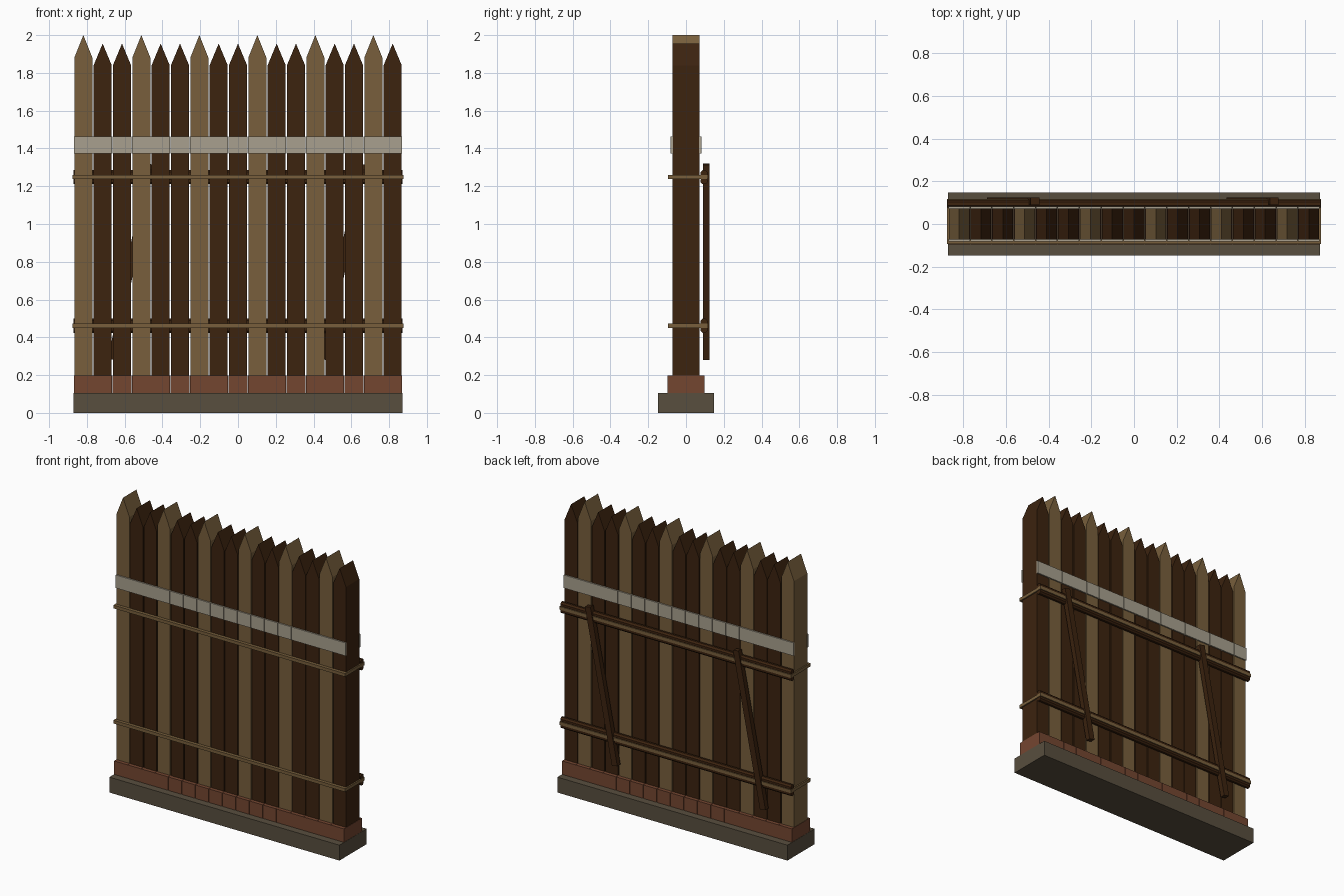
import bpy, bmesh, math
from mathutils import Matrix, Vector

if "Cube" in bpy.data.objects:
    bpy.data.objects.remove(bpy.data.objects["Cube"])


def material(name, rgb):
    col = [(c / 255 / 12.92 if c < 11 else ((c / 255 + 0.055) / 1.055) ** 2.4) for c in rgb] + [1]
    m = bpy.data.materials.new(name)
    m.use_nodes = True
    m.diffuse_color = col
    m.node_tree.nodes["Principled BSDF"].inputs["Base Color"].default_value = col
    return m


LIGHT = material("light wood", (120, 95, 60))
DARK = material("dark wood", (60, 35, 15))
BRICK = material("red brick", (116, 70, 48))
STONE = material("grey stone", (88, 78, 62))
PAINT = material("pale band", (168, 160, 142))


def finish(name, bm, mat):
    bmesh.ops.recalc_face_normals(bm, faces=bm.faces)
    mesh = bpy.data.meshes.new(name)
    bm.to_mesh(mesh)
    bm.free()
    mesh.materials.append(mat)
    ob = bpy.data.objects.new(name, mesh)
    bpy.context.collection.objects.link(ob)
    return ob


def box(name, lo, hi, mat):
    lo, hi = Vector(lo), Vector(hi)
    bm = bmesh.new()
    bmesh.ops.create_cube(bm, size=1, matrix=Matrix.Translation((lo + hi) / 2) @ Matrix.Diagonal((*(hi - lo), 1)))
    return finish(name, bm, mat)


def prism(name, profile, y0, y1, mat):
    """Extrude an x-z outline from y0 to y1."""
    bm = bmesh.new()
    face = bm.faces.new([bm.verts.new((x, y0, z)) for x, z in profile])
    out = bmesh.ops.extrude_face_region(bm, geom=[face])
    moved = [v for v in out["geom"] if isinstance(v, bmesh.types.BMVert)]
    bmesh.ops.translate(bm, vec=(0, y1 - y0, 0), verts=moved)
    return finish(name, bm, mat)


def log(name, y, z, r, half):
    bm = bmesh.new()
    bmesh.ops.create_cone(bm, cap_ends=True, segments=8, radius1=r, radius2=r, depth=2 * half,
                          matrix=Matrix.Translation((0, y, z)) @ Matrix.Rotation(math.pi / 2, 4, 'Y')
                          @ Matrix.Rotation(math.pi / 8, 4, 'Z'))
    return finish(name, bm, DARK)


# Stone footing
HALF = 0.87
box("stone_footing", (-HALF, -0.147, 0), (HALF, 0.147, 0.105), STONE)

# Pointed stakes, each with a brick at its foot and a pale plate on both sides
COUNT = 17
STEP = 2 * HALF / COUNT
for i in range(COUNT):
    x = -HALF + STEP * (i + 0.5)
    w = 0.048
    tall = i % 3 == 0
    peak, shoulder = (2.0, 1.88) if tall else (1.955, 1.84)
    prism(f"stake_{i}", [(x - w, 0.1), (x + w, 0.1), (x + w, shoulder), (x, peak), (x - w, shoulder)],
          -0.072, 0.072, LIGHT if tall else DARK)
    b = 0.05
    box(f"brick_{i}", (x - b, -0.097, 0.105), (x + b, 0.097, 0.197), BRICK)
    for side, s in (("front", -1), ("back", 1)):
        ys = sorted((s * 0.07, s * 0.081))
        box(f"pale_plate_{side}_{i}", (x - b, ys[0], 1.373), (x + b, ys[1], 1.462), PAINT)

# Paired back rails and the straps binding them to the stakes
for level, z in (("upper", 1.248), ("lower", 0.461)):
    for part, s in (("top", 1), ("bottom", -1)):
        log(f"{level}_rail_{part}", 0.095, z + s * 0.02, 0.019, 0.872)
    h, e = 0.011, 0.876
    box(f"{level}_strap_front", (-e, -0.094, z - h), (e, -0.072, z + h), LIGHT)
    box(f"{level}_strap_back", (-e, 0.1, z - h), (e, 0.117, z + h), LIGHT)
    for side, s in (("right", -1), ("left", 1)):
        xs = sorted((s * (HALF - 0.003), s * e))
        box(f"{level}_strap_{side}", (xs[0], -0.094, z - h), (xs[1], 0.117, z + h), LIGHT)

# Leaning braces on the back
for side, x in (("right", -0.565), ("left", 0.555)):
    brace = box(f"{side}_brace", (-0.021, -0.017, -0.527), (0.021, 0.017, 0.527), DARK)
    brace.location = (x, 0.107, 0.8)
    brace.rotation_euler = (0, math.atan2(0.205, 1.04), 0)
